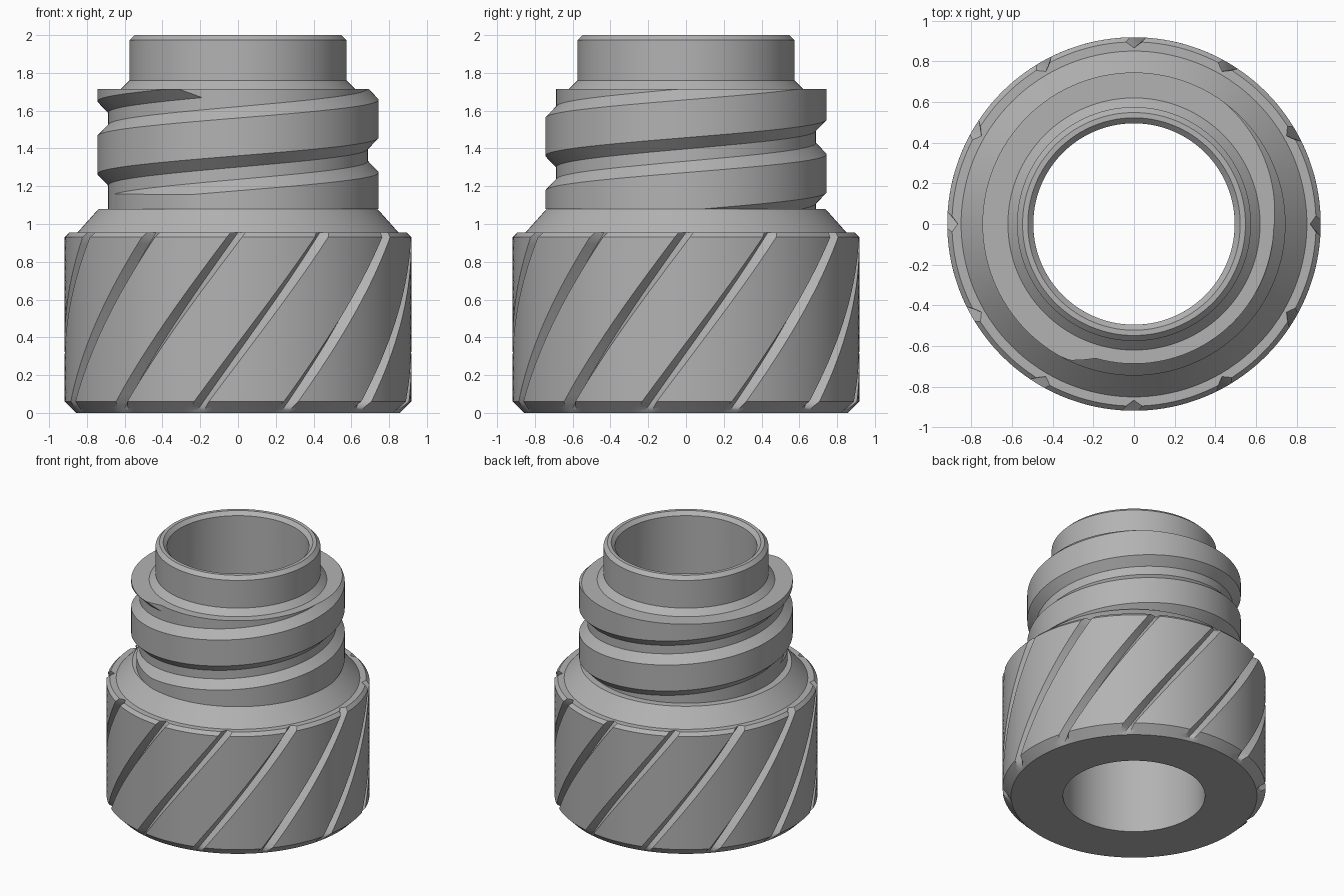
import bpy, bmesh
from math import sin, cos, radians

cube = bpy.data.objects.get("Cube")
if cube:
    bpy.data.objects.remove(cube)

grey = bpy.data.materials.new("plain grey")
grey.use_nodes = True
COLOUR = (0.45, 0.45, 0.45, 1)
grey.diffuse_color = COLOUR
grey.node_tree.nodes["Principled BSDF"].inputs["Base Color"].default_value = COLOUR

GRIP_R, GRIP_TOP, GROOVES = 0.918, 0.955, 12
GROOVE_HALF, GROOVE_DEPTH = 2.5, 0.052       # degrees, units
ROOT_R, CREST_R, PITCH = 0.687, 0.745, 0.385
NECK_LOW, NECK_TOP = 1.08, 1.715


def polar(r, deg, z):
    return (r * cos(radians(deg)), r * sin(radians(deg)), z)


def finish(name, bm):
    bmesh.ops.recalc_face_normals(bm, faces=bm.faces)
    mesh = bpy.data.meshes.new(name)
    bm.to_mesh(mesh)
    bm.free()
    mesh.materials.append(grey)
    obj = bpy.data.objects.new(name, mesh)
    bpy.context.collection.objects.link(obj)
    bpy.ops.object.select_all(action='DESELECT')
    obj.select_set(True)
    bpy.context.view_layer.objects.active = obj
    bpy.ops.object.shade_smooth_by_angle(angle=radians(28))
    return obj


def steps(a, b, n):
    return [a + (b - a) * i / n for i in range(n)]


# Columns: a V groove every 30 degrees, with plain land between
land = 360 / GROOVES - 2 * GROOVE_HALF
offsets = [-GROOVE_HALF, 0, GROOVE_HALF] + \
    [GROOVE_HALF + land * i / 10 for i in range(1, 10)]
columns = [(g * 360 / GROOVES + o, GROOVE_DEPTH if o == 0 else 0)
           for g in range(GROOVES) for o in offsets]


def lathe_row(bm, r, z):
    """One ring; the columns twist with height so that the grooves are helical."""
    twist = 45 * (min(z, GRIP_TOP) / GRIP_TOP - 1)
    ring = []
    for deg, cut in columns:
        radius = min(r, GRIP_R - cut) if z <= GRIP_TOP else r
        ring.append(bm.verts.new(polar(radius, deg + twist, z)))
    return ring


# Body: grip, shoulder, neck core, collar and bore as one closed profile
profile = [(0.858 + z, z) for z in steps(0, 0.06, 4)]
profile += [(GRIP_R, z) for z in steps(0.06, 0.93, 24)]
profile += [(GRIP_R, 0.93), (0.895, GRIP_TOP), (0.85, GRIP_TOP),
            (0.738, NECK_LOW), (ROOT_R, NECK_LOW), (ROOT_R, NECK_TOP),
            (0.62, NECK_TOP), (0.575, 1.76), (0.575, 1.973), (0.548, 2.0),
            (0.522, 2.0), (0.495, 1.973)]
profile += [(0.495, z) for z in steps(GRIP_TOP, 0, 16)] + [(0.495, 0)]

bm = bmesh.new()
rows = [lathe_row(bm, r, z) for r, z in profile]
n = len(columns)
for i, low in enumerate(rows):
    high = rows[(i + 1) % len(rows)]
    for j in range(n):
        k = (j + 1) % n
        bm.faces.new((low[j], low[k], high[k], high[j]))
finish("grip_and_neck_body", bm)

# Thread: trapezoid swept up a helix, with a tapered start and end
START, FULL, FADE, END = -162, -109, 604, 614
bm = bmesh.new()
sections = []
deg = START
while deg <= END:
    full = max(0, min(1, (deg - START) / (FULL - START), (END - deg) / (END - FADE)))
    mid = 1.365 + PITCH * (deg - 180) / 360
    crest = ROOT_R + (CREST_R - ROOT_R) * full
    half = 0.16 - 0.06 * full
    points = [(0.66, -0.16), (ROOT_R, -0.16), (crest, -half),
              (crest, half), (ROOT_R, 0.16), (0.66, 0.16)]
    sections.append([bm.verts.new(polar(r, deg, mid + h)) for r, h in points])
    deg += 2
for a, b in zip(sections, sections[1:]):
    for j in range(6):
        k = (j + 1) % 6
        bm.faces.new((a[j], a[k], b[k], b[j]))
bm.faces.new(sections[0])
bm.faces.new(sections[-1])
# Trim the thread flush with the ends of the neck
for z, up in ((NECK_TOP, 1), (NECK_LOW, -1)):
    geom = bm.verts[:] + bm.edges[:] + bm.faces[:]
    bmesh.ops.bisect_plane(bm, geom=geom, dist=1e-5, plane_co=(0, 0, z),
                           plane_no=(0, 0, up), clear_outer=True)
    rim = [e for e in bm.edges if e.is_boundary]
    caps = bmesh.ops.holes_fill(bm, edges=rim, sides=0)["faces"]
    bmesh.ops.triangulate(bm, faces=caps)
finish("screw_thread", bm)
